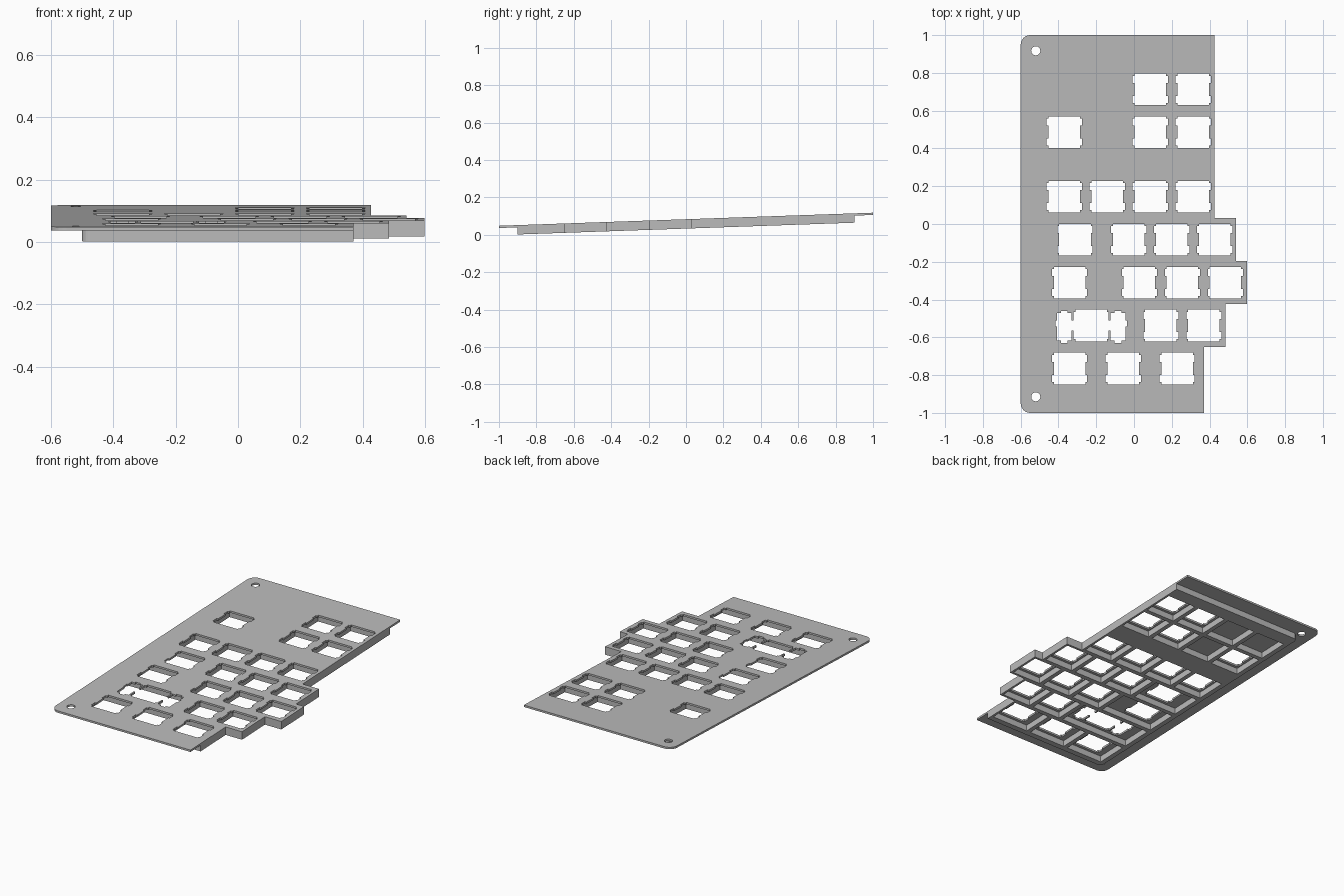
import bpy, bmesh, math

cube = bpy.data.objects.get("Cube")
if cube:
    bpy.data.objects.remove(cube)

U = 0.2275            # key pitch
MM = U / 19.05        # one millimetre
LEFT = -0.483         # left edge of the key field
TOP, PLATE, DEPTH = 0.083, 0.012, 0.05
RIB = 0.014           # half of a rib's thickness
TILT = math.radians(2)

# Rows from back to front: centre y, cells as (width, kind)
KEY, BLANK, STEPPED, WIDE = range(4)
ROWS = [
    (0.713, [(1, BLANK), (1, BLANK), (1, KEY), (1, KEY)]),
    (0.486, [(1, KEY), (1, BLANK), (1, KEY), (1, KEY)]),
    (0.145, [(1, KEY)] * 4),
    (0.145 - U, [(1.5, KEY)] + [(1, KEY)] * 3),
    (0.145 - 2 * U, [(1.75, STEPPED)] + [(1, KEY)] * 3),
    (0.145 - 3 * U, [(2.25, WIDE)] + [(1, KEY)] * 2),
    (0.145 - 4 * U, [(1.25, KEY)] * 3),
]

grey = bpy.data.materials.new("plain grey")
grey.use_nodes = True
grey.diffuse_color = (0.5, 0.5, 0.5, 1)
grey.node_tree.nodes["Principled BSDF"].inputs["Base Color"].default_value = grey.diffuse_color


def rect(x0, x1, y0, y1):
    return [(x0, y0), (x1, y0), (x1, y1), (x0, y1)]


def arc(cx, cy, r, start, end, n):
    angles = [math.radians(start + (end - start) * i / n) for i in range(n + 1)]
    return [(cx + r * math.cos(a), cy + r * math.sin(a)) for a in angles]


def mirrored(half, cx, cy):
    """Right half of an opening in millimetres, mirrored and placed."""
    full = half + [(-x, y) for x, y in reversed(half)]
    return [(cx + x * MM, cy + y * MM) for x, y in full]


def switch_opening(cx, cy):
    upper = [(7, 7), (7, 6), (7.8, 6), (7.8, 2.9), (7, 2.9)]
    return mirrored(upper + [(x, -y) for x, y in reversed(upper)], cx, cy)


def stabilised_opening(cx, cy):
    half = [(7, 7), (7, 6), (7.8, 6), (7.8, 2.3), (8.6, 2.3), (8.6, 5.5),
            (10.4, 5.5), (10.4, 6.4), (13.4, 6.4), (13.4, 5.5), (15.2, 5.5),
            (15.2, 2.3), (15.8, 2.3), (15.8, -0.5), (15.2, -0.5), (15.2, -6.7),
            (13.4, -6.7), (13.4, -7.8), (10.4, -7.8), (10.4, -6.7), (8.6, -6.7),
            (8.6, -2.3), (7.8, -2.3), (7.8, -6), (7, -6), (7, -7)]
    return mirrored(half, cx, cy)


def stepped_edge(back, front):
    """Right-hand outline following the row widths, back to front."""
    points, last = [], None
    for y, cells in ROWS:
        x = LEFT + U * sum(w for w, _ in cells)
        if last is None:
            points.append((x, back))
        elif abs(x - last) > 0.001:
            points += [(last, y + U / 2), (x, y + U / 2)]
        last = x
    return points + [(last, front)]


def outline(left, back, front, r):
    return (stepped_edge(back, front)
            + arc(left + r, front + r, r, 270, 180, 6)
            + arc(left + r, back - r, r, 180, 90, 6))


def slab(name, loops, z0, z1):
    """Flat sheet with holes, extruded and tilted."""
    curve = bpy.data.curves.new(name, "CURVE")
    curve.dimensions = "2D"
    curve.fill_mode = "BOTH"
    curve.extrude = (z1 - z0) / 2
    for loop in loops:
        spline = curve.splines.new("POLY")
        spline.points.add(len(loop) - 1)
        for p, (x, y) in zip(spline.points, loop):
            p.co = (x, y, 0, 1)
        spline.use_cyclic_u = True
    temp = bpy.data.objects.new(name + " outline", curve)
    bpy.context.collection.objects.link(temp)
    bpy.context.view_layer.update()
    graph = bpy.context.evaluated_depsgraph_get()
    mesh = bpy.data.meshes.new_from_object(temp.evaluated_get(graph))
    bpy.data.objects.remove(temp)
    mesh.name = name
    bm = bmesh.new()
    bm.from_mesh(mesh)
    bmesh.ops.remove_doubles(bm, verts=bm.verts, dist=0.00005)
    bmesh.ops.recalc_face_normals(bm, faces=bm.faces)
    for v in bm.verts:
        v.co.z += (z0 + z1) / 2
        v.co.z += v.co.y * math.tan(TILT)
    for f in bm.faces:
        f.smooth = False
        f.material_index = 0
    bm.to_mesh(mesh)
    bm.free()
    mesh.materials.clear()
    mesh.materials.append(grey)
    obj = bpy.data.objects.new(name, mesh)
    bpy.context.collection.objects.link(obj)
    return obj


# Openings in the plate and pockets in the rib layer
openings, pockets = [], []
for y, cells in ROWS:
    x = LEFT
    for width, kind in cells:
        w = width * U
        cx = x + w / 2
        if kind == WIDE:
            openings.append(stabilised_opening(cx, y))
        elif kind != BLANK:
            shift = U / 4 if kind == STEPPED else 0
            openings.append(switch_opening(cx - shift, y))
        pockets.append(rect(x + RIB, x + w - RIB, y - U / 2 + RIB, y + U / 2 - RIB))
        x += w

# Screw holes in the left corners
screws = [arc(-0.52, y, 0.024, 0, 345, 23) for y in (0.917, -0.915)]

slab("switch_plate", [outline(-0.6, 1, -1, 0.05)] + openings + screws, TOP - PLATE, TOP)
slab("rib_lattice", [outline(-0.5, 0.9, -0.9, 0.025)] + pockets, TOP - DEPTH, TOP - PLATE)
